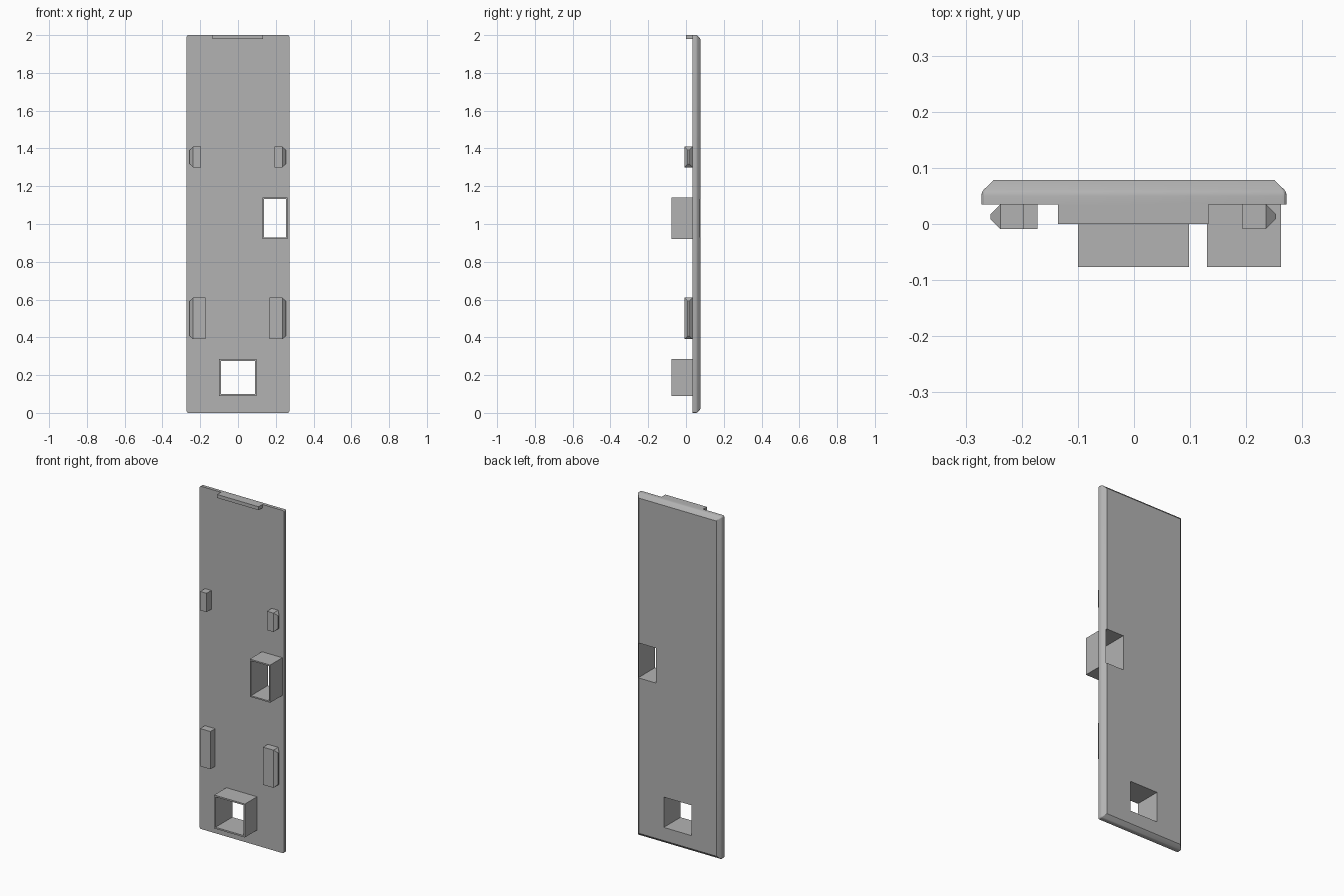
import bpy, bmesh, math

if "Cube" in bpy.data.objects:
    bpy.data.objects.remove(bpy.data.objects["Cube"], do_unlink=True)

GREY = (0.45, 0.45, 0.45, 1)
grey = bpy.data.materials.new("plain_grey")
grey.use_nodes = True
grey.diffuse_color = GREY
grey.node_tree.nodes["Principled BSDF"].inputs["Base Color"].default_value = GREY


def loft(name, rings):
    """Closed solid skinned through equally sized rings of points."""
    bm = bmesh.new()
    loops = [[bm.verts.new(p) for p in ring] for ring in rings]
    n = len(loops[0])
    for a, b in zip(loops, loops[1:]):
        for i in range(n):
            j = (i + 1) % n
            bm.faces.new((a[i], a[j], b[j], b[i]))
    bm.faces.new(loops[0])
    bm.faces.new(loops[-1])
    bmesh.ops.recalc_face_normals(bm, faces=bm.faces)
    mesh = bpy.data.meshes.new(name)
    bm.to_mesh(mesh)
    bm.free()
    mesh.materials.append(grey)
    obj = bpy.data.objects.new(name, mesh)
    bpy.context.collection.objects.link(obj)
    return obj


def box(name, x0, x1, y0, y1, z0, z1):
    return loft(name, [[(x0, y, z0), (x1, y, z0), (x1, y, z1), (x0, y, z1)]
                       for y in (y0, y1)])


def activate(obj):
    bpy.ops.object.select_all(action="DESELECT")
    obj.select_set(True)
    bpy.context.view_layer.objects.active = obj


def cut(obj, cutter):
    mod = obj.modifiers.new("opening", "BOOLEAN")
    mod.operation = "DIFFERENCE"
    mod.solver = "EXACT"
    mod.object = cutter
    activate(obj)
    bpy.ops.object.modifier_apply(modifier=mod.name)


def plate_ring(y, inset):
    """Rounded upright rectangle of the cover plate."""
    r = max(0.009 - inset, 0.001)
    w, h = 0.272 - inset - r, 1 - inset - r
    ring = []
    for corner, (sx, sz) in enumerate(((1, 1), (-1, 1), (-1, -1), (1, -1))):
        for step in range(4):
            a = math.pi / 2 * (corner + step / 3)
            ring.append((sx * w + r * math.cos(a), y, 1 + sz * h + r * math.sin(a)))
    return ring


# Cover plate with a softened back edge
FRONT = 0.035
plate = loft("cover_plate", [plate_ring(y, d) for y, d in (
    (FRONT, 0), (0.05, 0), (0.056, 0.001), (0.061, 0.004), (0.078, 0.022))])

# Rectangular sleeves open through the plate
for name, x0, x1, z0, z1, wall in (
        ("side_sleeve", 0.13, 0.262, 0.92, 1.14, 0.008),
        ("lower_sleeve", -0.1, 0.098, 0.09, 0.285, 0.009)):
    sleeve = box(name, x0, x1, -0.077, FRONT, z0, z1)
    cutter = box("opening_cutter", x0 + wall, x1 - wall, -0.1, 0.1, z0 + wall, z1 - wall)
    cutter.hide_render = True
    cut(sleeve, cutter)
    cut(plate, cutter)
    bpy.data.objects.remove(cutter, do_unlink=True)

activate(plate)
bpy.ops.object.shade_smooth_by_angle(angle=math.radians(25))

# Locating tab at the top edge
box("top_tab", -0.135, 0.133, 0, FRONT, 1.98, 2)


def clip(name, side, inner, outer, z0, z1):
    """Snap clip: a block whose outer end tapers to a blunt wedge."""
    def ring(x, d):
        y0, y1 = -0.009 + d, FRONT - d
        return [(side * x, y0, z0 + d), (side * x, y1, z0 + d),
                (side * x, y1, z1 - d), (side * x, y0, z1 - d)]
    loft(name, [ring(inner, 0), ring(outer - 0.018, 0), ring(outer, 0.018)])


# Snap clips in pairs
for side, word in ((1, "left"), (-1, "right")):
    outer = 0.2545 - side * 0.0015
    clip("upper_clip_" + word, side, 0.195 - side * 0.002, outer, 1.3, 1.41)
    clip("lower_clip_" + word, side, 0.17 - side * 0.002, outer, 0.39, 0.61)
